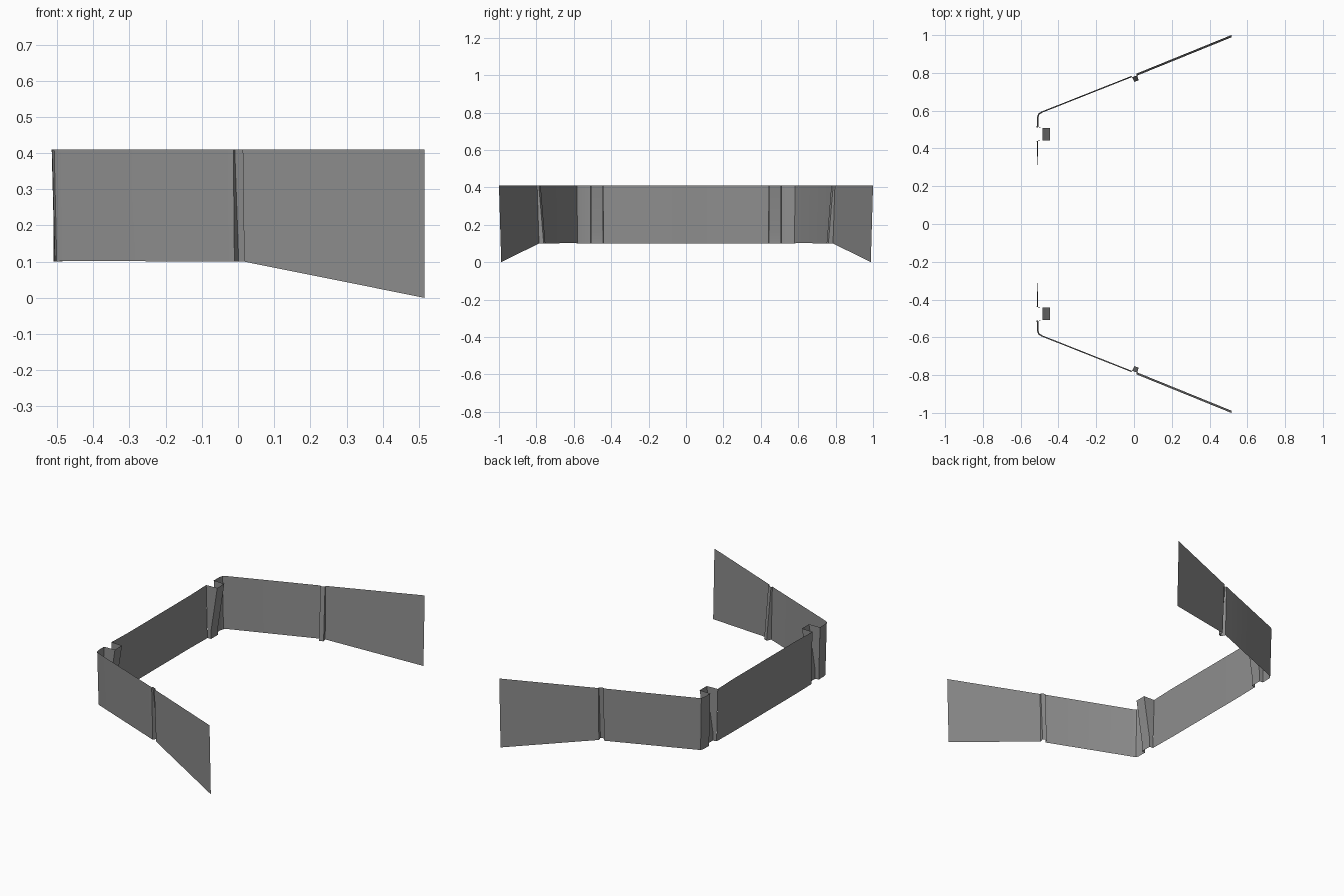
import bpy, bmesh, math

if "Cube" in bpy.data.objects:
    bpy.data.objects.remove(bpy.data.objects["Cube"])

TOP, BASE = 0.41, 0.10

grey = bpy.data.materials.new("wall_grey")
grey.diffuse_color = (0.27, 0.27, 0.27, 1)
grey.use_nodes = True
grey.node_tree.nodes["Principled BSDF"].inputs["Base Color"].default_value = grey.diffuse_color


def sheet(name, columns):
    """Thin panel skinned over vertical columns of points, mirrored front to back."""
    bm = bmesh.new()
    cols = [[bm.verts.new(p) for p in c] for c in columns]
    for a, b in zip(cols, cols[1:]):
        for i in range(len(a) - 1):
            bm.faces.new((a[i], a[i + 1], b[i + 1], b[i]))
    # normals point outward, away from the enclosed side
    bm.normal_update()
    out = sum(f.normal.x * -1 + f.normal.y for f in bm.faces)
    if out < 0:
        bmesh.ops.reverse_faces(bm, faces=bm.faces)
    me = bpy.data.meshes.new(name)
    bm.to_mesh(me)
    bm.free()
    me.materials.append(grey)
    ob = bpy.data.objects.new(name, me)
    bpy.context.collection.objects.link(ob)
    m = ob.modifiers.new("mirror", 'MIRROR')
    m.use_axis = (False, True, False)
    m.use_clip = True
    bpy.ops.object.select_all(action='DESELECT')
    ob.select_set(True)
    bpy.context.view_layer.objects.active = ob
    bpy.ops.object.shade_smooth_by_angle(angle=math.radians(30))
    return ob


def col(top, bottom, z=BASE):
    return [(*top, TOP), (*bottom, z)]


# back wall: upright in the middle, leaning out near the notches
sheet("back_wall", [
    col((-0.51, 0), (-0.51, 0)),
    col((-0.51, 0.29), (-0.51, 0.29)),
    col((-0.515, 0.44), (-0.507, 0.44)),
])


# notch: deep at the top, ramping to a shallow upright foot
def notch_col(y, wall):
    if wall:
        return [(-0.515, y, TOP), (-0.508, y, 0.15), (-0.507, y, BASE)]
    return [(-0.445, y, TOP), (-0.485, y, 0.15), (-0.485, y, BASE)]


sheet("back_notch", [
    notch_col(0.44, True), notch_col(0.443, False),
    notch_col(0.508, False), notch_col(0.51, True),
])

# rounded corner and side wall
sheet("side_wall", [
    col((-0.515, 0.51), (-0.507, 0.51)),
    col((-0.514, 0.565), (-0.506, 0.563)),
    col((-0.508, 0.583), (-0.501, 0.580)),
    col((-0.49, 0.595), (-0.485, 0.590), 0.102),
    col((-0.013, 0.784), (-0.010, 0.778)),
])

# side channel: shallow at the top, deeper at the foot
sheet("side_channel", [
    col((-0.013, 0.784), (-0.010, 0.778)),
    col((-0.009, 0.777), (0.002, 0.752)),
    col((0.015, 0.787), (0.024, 0.761)),
    col((0.013, 0.796), (0.017, 0.786)),
])

# flared wing whose lower edge drops to the ground
sheet("wing", [
    col((0.013, 0.796), (0.017, 0.786)),
    col((0.515, 1.0), (0.515, 0.988), 0.0),
])
